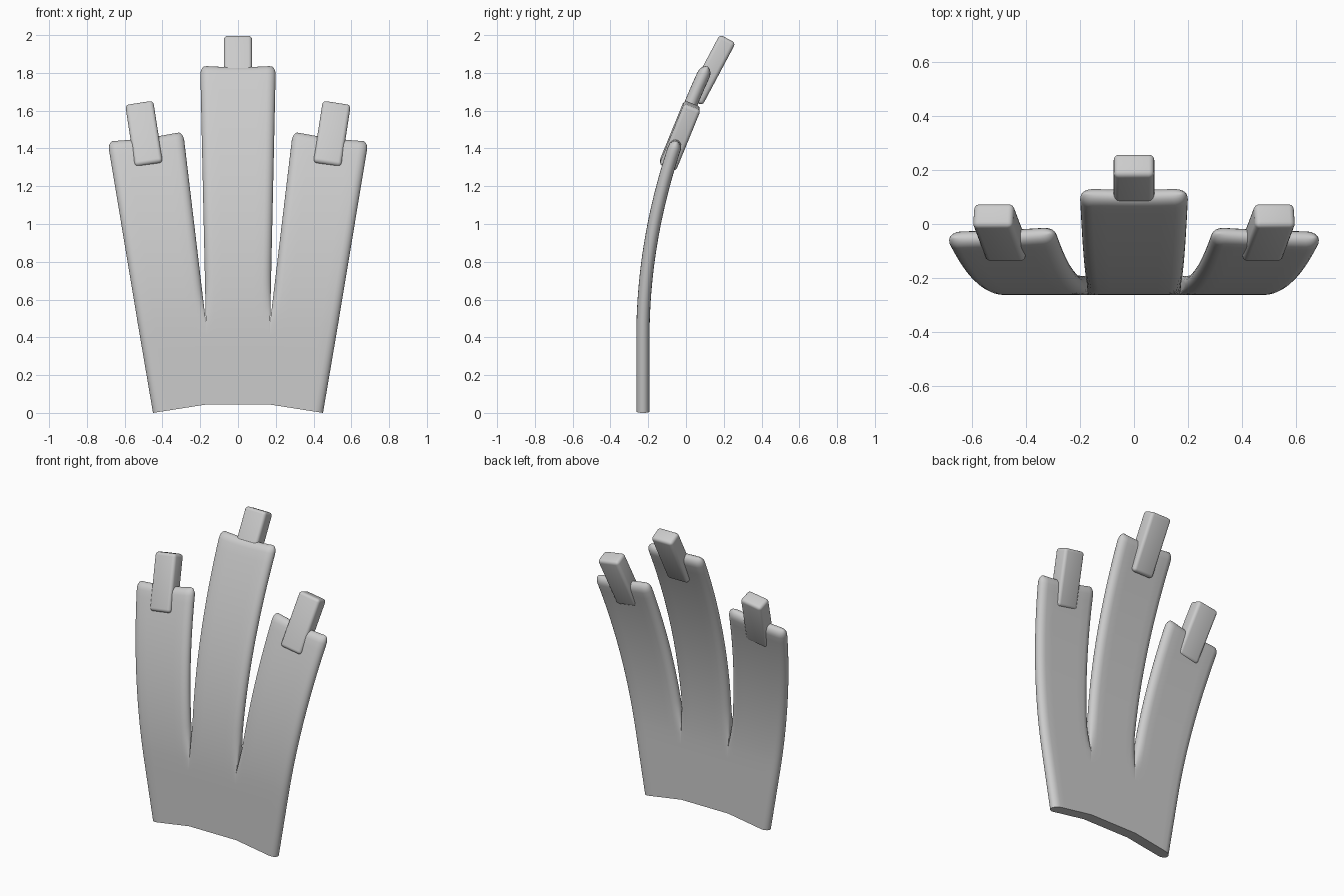
import bpy, bmesh, math
from mathutils import Vector, Matrix

cube = bpy.data.objects.get("Cube")
if cube:
    bpy.data.objects.remove(cube)

grey = bpy.data.materials.new("light_grey")
grey.use_nodes = True
colour = (0.6, 0.6, 0.6, 1)
grey.diffuse_color = colour
grey.node_tree.nodes["Principled BSDF"].inputs["Base Color"].default_value = colour

HALF = 0.035     # half thickness of the plate
R = 0.045        # rounding width at free edges
EDGE = (0, 0.04, 0.15, 0.35, 0.65, 1)


def bend(z):
    """Centre line of the plate: upright, then curving backwards. Gives y and slope."""
    d = max(0, z - 0.4)
    return -0.228 + 0.166 * d * d, 0.332 * d


def dome(dist):
    q = 1 - min(1, max(0, dist / R))
    return math.sqrt(max(0, 1 - q * q))


def finger_strip(bm, left, right, free_left, free_right):
    """One finger with its share of the palm; left and right list the base, web and tip points."""
    left, right = [[Vector(p) for p in side] for side in (left, right)]
    length = ((left[2] - left[1]).length + (right[2] - right[1]).length) / 2
    rows = [(0, i / 6, 1) for i in range(6)]
    rows += [(1, i / 24 * (1 - R / length), 1) for i in range(24)]
    rows += [(1, 1 - e * R / length, e) for e in reversed(EDGE)]
    grid = []
    for part, t, e in rows:
        a = left[part].lerp(left[part + 1], t)
        b = right[part].lerp(right[part + 1], t)
        width = (b - a).length
        # round the corners of the fingertip
        inset = 0.6 * R * (1 - dome(e * R)) / width
        a, b = a.lerp(b, inset), b.lerp(a, inset)
        us = [k * R / width for k in EDGE]
        us += [R / width + (1 - 2 * R / width) * i / 6 for i in range(1, 6)]
        us += [1 - k * R / width for k in reversed(EDGE)]
        web = min(1, part * t * 6)
        kl, kr = (1 if free else web for free in (free_left, free_right))
        front, back = [], []
        for u in us:
            p = a.lerp(b, u)
            z = p.y - part * 0.03 * t ** 4 * u * (1 - u)
            h = HALF * dome(e * R)
            h *= 1 - kl * (1 - dome(u * width))
            h *= 1 - kr * (1 - dome((1 - u) * width))
            y, s = bend(z)
            n = Vector((0, -1, s)).normalized() * h
            if part == 0:
                n.z = 0
            front.append(bm.verts.new(Vector((p.x, y, z)) + n))
            back.append(bm.verts.new(Vector((p.x, y, z)) - n))
        grid.append((front, back, part))
    for (f0, b0, part), (f1, b1, _) in zip(grid, grid[1:]):
        for j in range(len(f0) - 1):
            bm.faces.new((f0[j], f0[j + 1], f1[j + 1], f1[j]))
            bm.faces.new((b0[j + 1], b0[j], b1[j], b1[j + 1]))
        # narrow walls where the web opens into a slit
        if part == 1:
            if not free_left:
                bm.faces.new((b0[0], f0[0], f1[0], b1[0]))
            if not free_right:
                bm.faces.new((f0[-1], b0[-1], b1[-1], f1[-1]))
    f, b, _ = grid[0]
    for j in range(len(f) - 1):
        bm.faces.new((f[j + 1], f[j], b[j], b[j + 1]))


def finish(name, bm):
    mesh = bpy.data.meshes.new(name)
    bm.to_mesh(mesh)
    bm.free()
    mesh.materials.append(grey)
    obj = bpy.data.objects.new(name, mesh)
    bpy.context.collection.objects.link(obj)
    bpy.ops.object.select_all(action="DESELECT")
    obj.select_set(True)
    bpy.context.view_layer.objects.active = obj
    bpy.ops.object.shade_smooth_by_angle(angle=math.radians(50))
    return obj


# Palm with three fingers
bm = bmesh.new()
inner = [(0.17, 0.044), (0.17, 0.48), (0.29, 1.487)]
outer = [(0.45, 0), (0.53, 0.47), (0.69, 1.435)]
middle = [(0.17, 0.044), (0.17, 0.48), (0.2, 1.835)]


def flip(points):
    return [(-x, z) for x, z in points]


finger_strip(bm, flip(middle), middle, False, False)
finger_strip(bm, inner, outer, False, True)
finger_strip(bm, flip(outer), flip(inner), True, False)
bmesh.ops.remove_doubles(bm, verts=bm.verts, dist=0.0003)
bmesh.ops.recalc_face_normals(bm, faces=bm.faces)
finish("palm_and_fingers", bm)


def claw(name, centre, length, lean, spread):
    """Rounded block set through a fingertip."""
    bm = bmesh.new()
    bmesh.ops.create_cube(bm, size=1)
    bmesh.ops.scale(bm, vec=(0.15, 0.095, length), verts=bm.verts)
    bmesh.ops.bevel(bm, geom=bm.edges[:], offset=0.02, segments=4, profile=0.5,
                    affect="EDGES")
    obj = finish(name, bm)
    obj.matrix_world = (Matrix.Translation(centre)
                        @ Matrix.Rotation(math.radians(spread), 4, "Y")
                        @ Matrix.Rotation(math.radians(-lean), 4, "X"))


claw("middle_claw", (0, 0.133, 1.815), 0.375, 28, 0)
for side, name in ((1, "left_claw"), (-1, "right_claw")):
    claw(name, (side * 0.496, -0.032, 1.467), 0.355, 22, side * 8.8)
